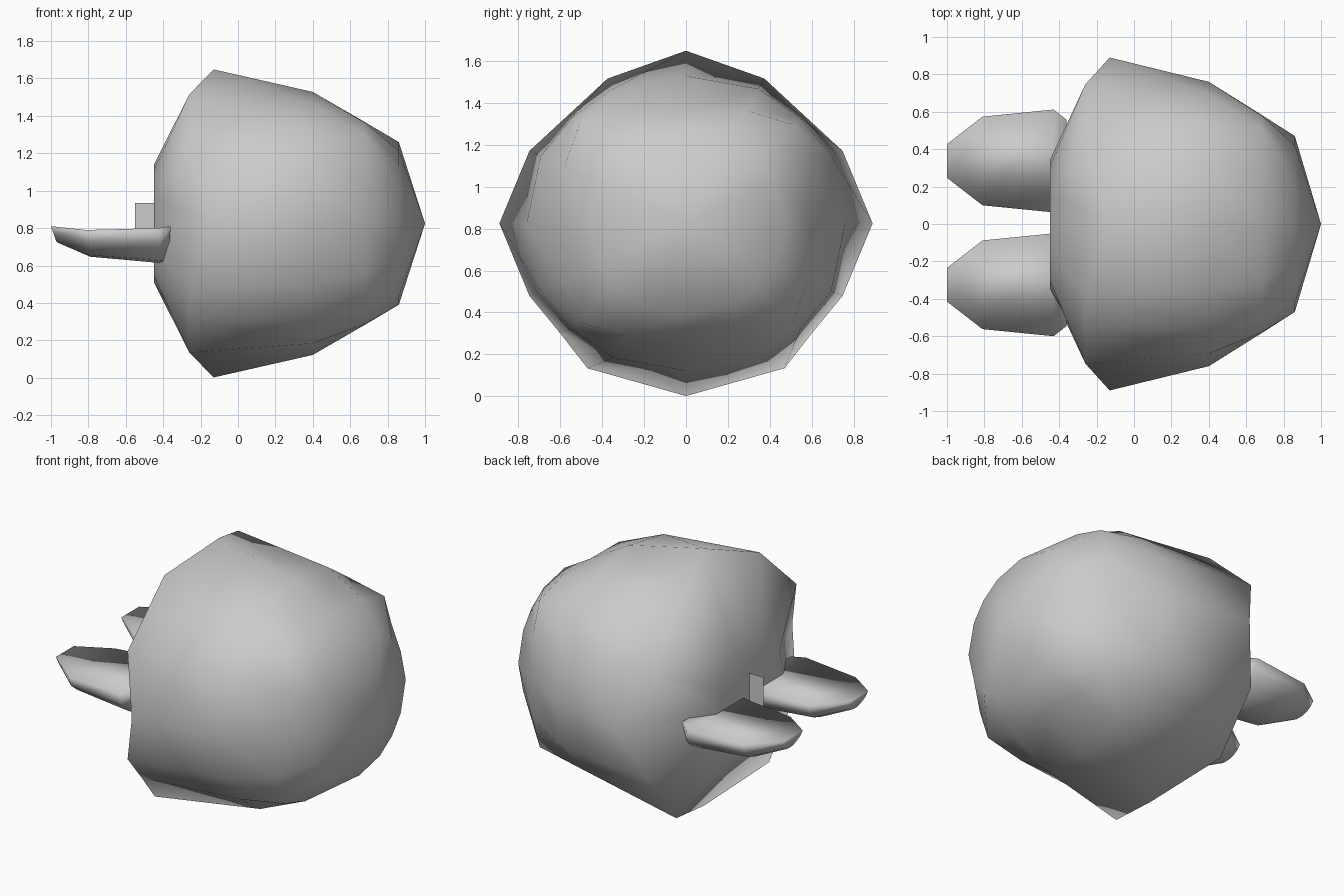
import bpy, bmesh, math

if "Cube" in bpy.data.objects:
    bpy.data.objects.remove(bpy.data.objects["Cube"])

grey = bpy.data.materials.new("plain_grey")
grey.diffuse_color = (0.6, 0.6, 0.6, 1)
grey.use_nodes = True
grey.node_tree.nodes["Principled BSDF"].inputs["Base Color"].default_value = grey.diffuse_color


def loft(name, rings):
    """Skin a list of closed rings (equal point counts) and cap both ends."""
    bm = bmesh.new()
    vr = [[bm.verts.new(p) for p in ring] for ring in rings]
    n = len(vr[0])
    for a, b in zip(vr, vr[1:]):
        for i in range(n):
            j = (i + 1) % n
            bm.faces.new((a[i], a[j], b[j], b[i]))
    bm.faces.new(vr[0])
    bm.faces.new(vr[-1])
    bmesh.ops.remove_doubles(bm, verts=bm.verts, dist=0.004)
    bmesh.ops.recalc_face_normals(bm, faces=bm.faces)
    for f in bm.faces:
        f.smooth = True
    me = bpy.data.meshes.new(name)
    bm.to_mesh(me)
    bm.free()
    me.materials.append(grey)
    ob = bpy.data.objects.new(name, me)
    bpy.context.collection.objects.link(ob)
    return ob


# Body: coarse rounded shell around the x axis, flat towards the feet.
# Each ring: (x, radius) on the four axes, at 27/63 degrees, and at 45 degrees
profile = [((-0.45, 0.34), (-0.45, 0.34), (-0.45, 0.34)),
           ((-0.13, 0.89), (-0.26, 0.835), (-0.26, 0.792)),
           ((0.40, 0.76), (0.40, 0.775), (0.40, 0.77)),
           ((0.68, 0.585), (0.68, 0.65), (0.68, 0.72)),
           ((0.86, 0.47), (0.86, 0.47), (0.86, 0.47)),
           ((1.0, 0.001), (1.0, 0.001), (1.0, 0.001))]
angles = [q * 90 + a for q in range(4) for a in (0, 26.6, 45, 63.4)]
body = []
for row, spots in enumerate(profile):
    ring = []
    for i, a in enumerate(angles):
        x, r = spots[(0, 1, 2, 1)[i % 4]]
        t = math.radians(a)
        y, z = r * math.cos(t), r * math.sin(t)
        # the rim is wider underneath
        if row == 1 and z < -0.7 and abs(y) > 0.2:
            y = math.copysign(0.47, y)
        elif row == 1 and z < -0.5 and abs(y) > 0.2:
            y = math.copysign(0.605, y)
        ring.append((x, y, 0.825 + 0.925 * z))
    body.append(ring)
loft("body", body)

# Feet: flat-topped half bowls; (x at top, x at bottom, half width, top z, bottom z)
stations = [(-1.0, -0.97, 0.09, 0.81, 0.725), (-0.81, -0.79, 0.237, 0.79, 0.647),
            (-0.43, -0.40, 0.275, 0.80, 0.612), (-0.36, -0.37, 0.22, 0.81, 0.67)]
for name, cy in (("back_foot", 0.337), ("front_foot", -0.325)):
    rings = []
    for xt, xb, w, zt, zb in stations:
        ring = []
        for i in range(9):
            t = math.pi * i / 8
            s = max(math.sin(t), 0) ** 0.85
            ring.append((xt + (xb - xt) * s, cy + w * math.cos(t), zt + (zb - zt) * s))
        rings.append(ring)
    loft(name, rings)

# Thin upright plate between the feet
me = bpy.data.meshes.new("centre_plate")
me.from_pydata([(-0.55, 0, 0.72), (-0.42, 0, 0.72), (-0.42, 0, 0.935), (-0.55, 0, 0.935)], [], [(0, 1, 2, 3)])
me.materials.append(grey)
bpy.context.collection.objects.link(bpy.data.objects.new("centre_plate", me))
